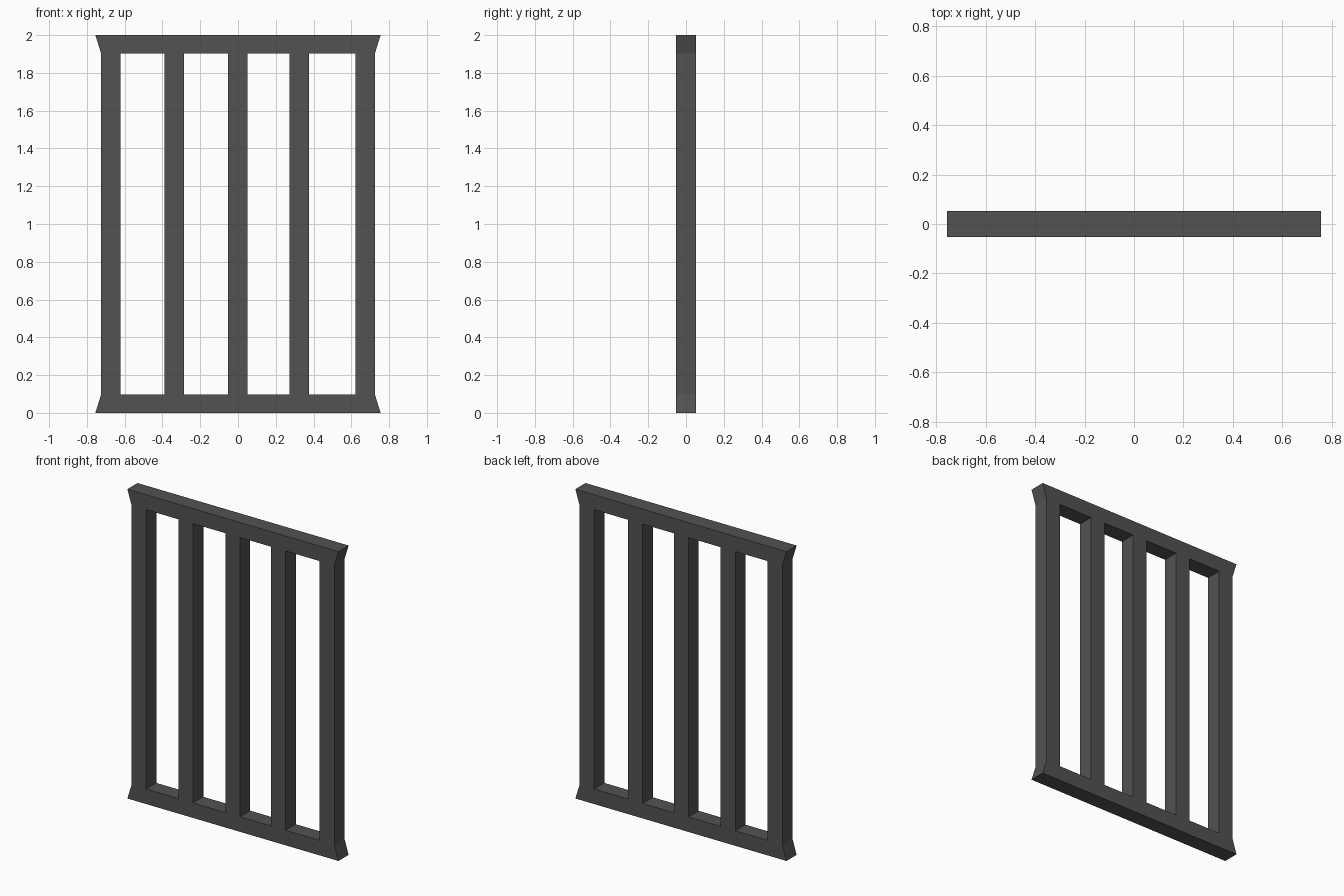
import bpy
import bmesh

if "Cube" in bpy.data.objects:
    bpy.data.objects.remove(bpy.data.objects["Cube"])

HALF_DEPTH = 0.052
RAIL_H = 0.097
HEIGHT = 2.0

metal = bpy.data.materials.new("dark_grey_metal")
metal.diffuse_color = (0.085, 0.085, 0.085, 1)
metal.use_nodes = True
metal.node_tree.nodes["Principled BSDF"].inputs["Base Color"].default_value = metal.diffuse_color


def prism(name, outline):
    """Extrude an outline in the XZ plane through the grate's depth."""
    bm = bmesh.new()
    face = bm.faces.new([bm.verts.new((x, -HALF_DEPTH, z)) for x, z in outline])
    ext = bmesh.ops.extrude_face_region(bm, geom=[face])
    moved = [v for v in ext["geom"] if isinstance(v, bmesh.types.BMVert)]
    bmesh.ops.translate(bm, vec=(0, 2 * HALF_DEPTH, 0), verts=moved)
    bmesh.ops.recalc_face_normals(bm, faces=bm.faces)
    mesh = bpy.data.meshes.new(name)
    bm.to_mesh(mesh)
    bm.free()
    mesh.materials.append(metal)
    obj = bpy.data.objects.new(name, mesh)
    bpy.context.collection.objects.link(obj)


# Flared top and bottom rails
for name, outer, inner in (("bottom_rail", 0, RAIL_H),
                           ("top_rail", HEIGHT, HEIGHT - RAIL_H)):
    prism(name, [(-0.755, outer), (0.755, outer), (0.725, inner), (-0.725, inner)])

# Upright bars, the outer two flush with the rails' inner ends
for i, x in enumerate((-0.673, -0.337, -0.002, 0.325, 0.673)):
    w = 0.052
    prism(f"upright_bar_{i + 1}",
          [(x - w, RAIL_H), (x + w, RAIL_H),
           (x + w, HEIGHT - RAIL_H), (x - w, HEIGHT - RAIL_H)])
